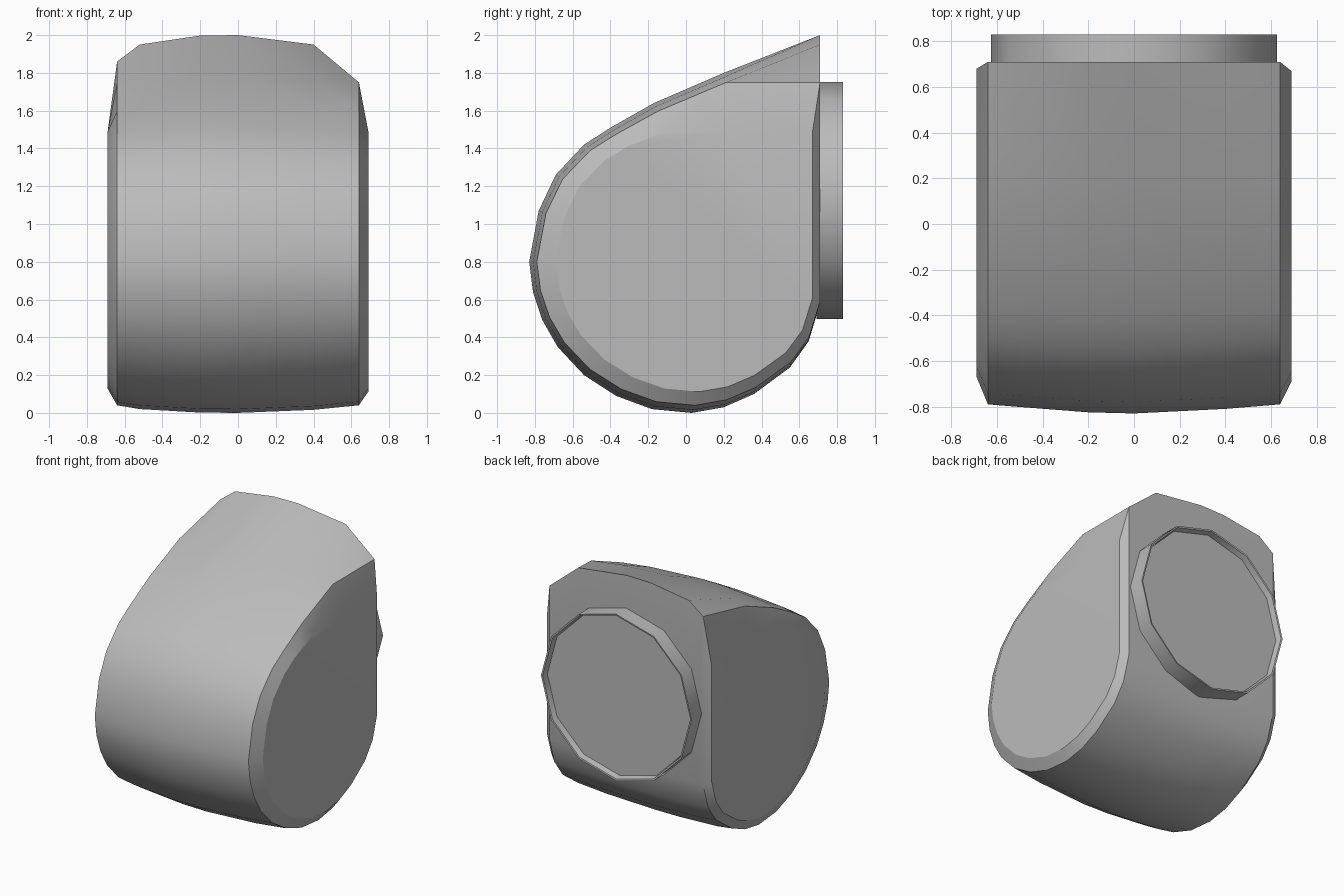
import bpy, bmesh
from math import sin, cos, pi, radians

if "Cube" in bpy.data.objects:
    bpy.data.objects.remove(bpy.data.objects["Cube"])

GREY = (0.5, 0.5, 0.5, 1)
grey = bpy.data.materials.new("plain grey")
grey.use_nodes = True
grey.diffuse_color = GREY
grey.node_tree.nodes["Principled BSDF"].inputs["Base Color"].default_value = GREY


def loft(name, rings, angle):
    """Skin a list of equal-length closed rings and cap both ends."""
    bm = bmesh.new()
    loops = [[bm.verts.new(p) for p in ring] for ring in rings]
    n = len(loops[0])
    for a, b in zip(loops, loops[1:]):
        for i in range(n):
            j = (i + 1) % n
            bm.faces.new((a[i], a[j], b[j], b[i]))
    bm.faces.new(loops[0])
    bm.faces.new(loops[-1])
    bmesh.ops.recalc_face_normals(bm, faces=bm.faces)
    mesh = bpy.data.meshes.new(name)
    bm.to_mesh(mesh)
    bm.free()
    mesh.materials.append(grey)
    ob = bpy.data.objects.new(name, mesh)
    bpy.context.collection.objects.link(ob)
    bpy.ops.object.select_all(action='DESELECT')
    bpy.context.view_layer.objects.active = ob
    ob.select_set(True)
    bpy.ops.object.shade_smooth_by_angle(angle=radians(angle))
    return ob


# Teardrop side profile (y, z), from the top back corner round to the back wall
profile = [(.71, 2), (.2, 1.8), (-.17, 1.64), (-.4, 1.51), (-.54, 1.42),
           (-.69, 1.26), (-.78, 1.07), (-.83, .8), (-.81, .64), (-.76, .49),
           (-.68, .35), (-.54, .2), (-.37, .09), (-.18, .02), (.03, 0),
           (.2, .03), (.36, .1), (.55, .24), (.65, .38), (.71, .58)]


def section(x, front, back, squash, top):
    """Profile at x, fitted between front and back and cut off at top."""
    k = (back - front) / 1.54
    return [(x, back + (y - .71) * k, min(top, .8 + (z - .8) * squash))
            for y, z in profile]


# Rounded body: arched top, chamfered side caps
stations = [(-.69, -.67, .68, .84, 1.49), (-.64, -.79, .71, .95, 1.86),
            (-.52, -.8, .71, .975, 1.95), (-.2, -.825, .71, .998, 2),
            (0, -.83, .71, 1, 2), (.4, -.81, .71, .98, 1.95),
            (.64, -.79, .71, .95, 1.75), (.69, -.69, .67, .86, 1.49)]
loft("body", [section(*s) for s in stations], 24)


# Low round collar on the back with a shallow recessed disc
def circle(y, r, n=12):
    return [(r * cos(2 * pi * i / n), y, 1.125 + r * sin(2 * pi * i / n))
            for i in range(n)]


loft("back_collar", [circle(.69, .627), circle(.83, .627),
                     circle(.828, .615), circle(.785, .605)], 35)
